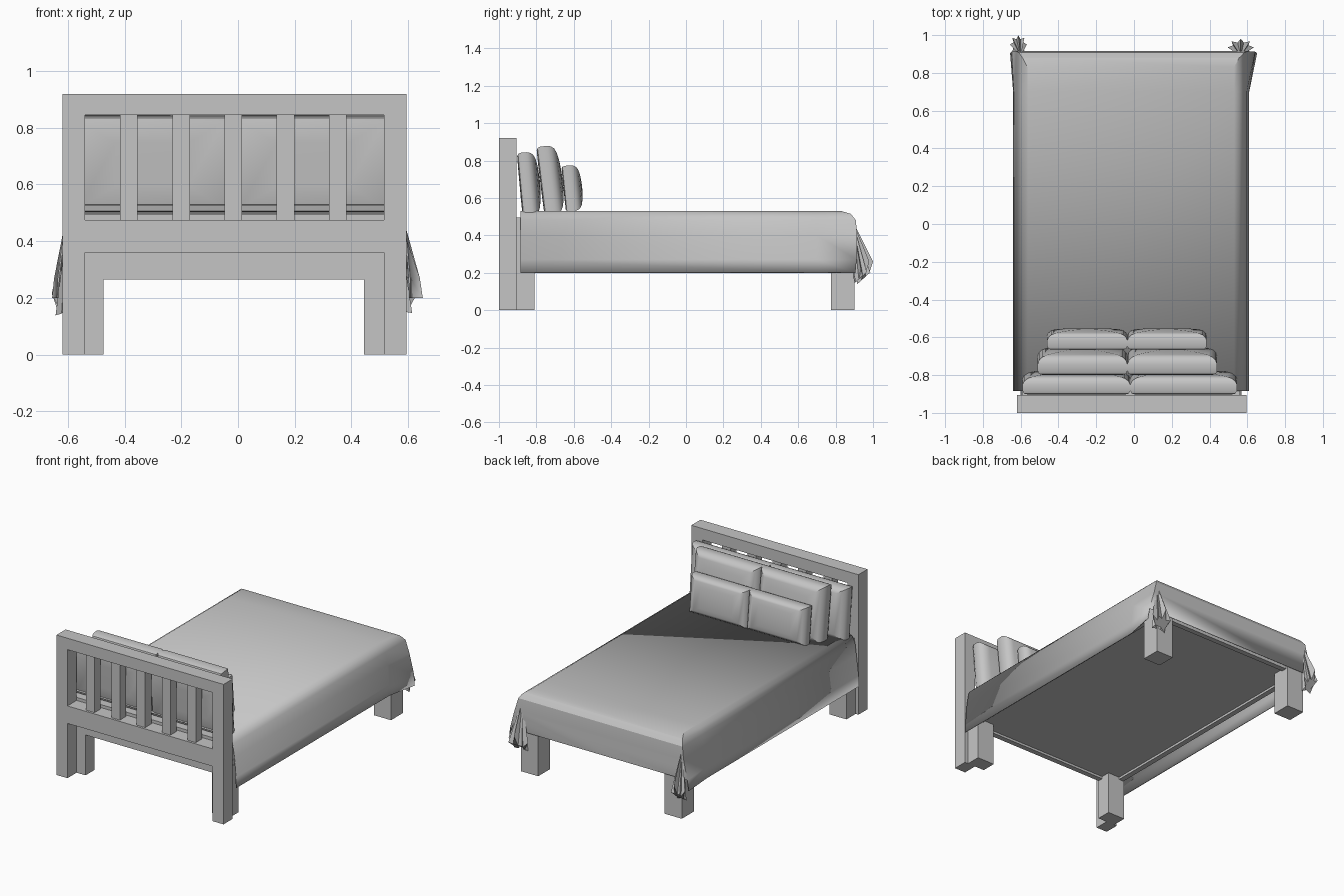
import bpy, bmesh, math
from mathutils import Matrix, Vector

if "Cube" in bpy.data.objects:
    bpy.data.objects.remove(bpy.data.objects["Cube"])

mat = bpy.data.materials.new("plain grey")
mat.diffuse_color = (0.56, 0.56, 0.56, 1)
mat.use_nodes = True
mat.node_tree.nodes["Principled BSDF"].inputs["Base Color"].default_value = mat.diffuse_color


def make(name, bm):
    bmesh.ops.recalc_face_normals(bm, faces=bm.faces)
    me = bpy.data.meshes.new(name)
    bm.to_mesh(me)
    bm.free()
    me.materials.append(mat)
    ob = bpy.data.objects.new(name, me)
    bpy.context.collection.objects.link(ob)
    return ob


def box(name, x0, x1, y0, y1, z0, z1):
    bm = bmesh.new()
    size = Matrix.Diagonal((x1 - x0, y1 - y0, z1 - z0, 1))
    centre = Matrix.Translation(((x0 + x1) / 2, (y0 + y1) / 2, (z0 + z1) / 2))
    bmesh.ops.create_cube(bm, size=1, matrix=centre @ size)
    return make(name, bm)


# Headboard: two posts, two rails, five slats
HB = (-1.0, -0.905)
box("headboard_post_left", -0.62, -0.54, *HB, 0, 0.92)
box("headboard_post_right", 0.515, 0.595, *HB, 0, 0.92)
box("headboard_top_rail", -0.54, 0.515, *HB, 0.845, 0.92)
box("headboard_lower_rail", -0.54, 0.515, *HB, 0.36, 0.475)
for i in range(5):
    x = -0.385 + i * 0.1842
    box(f"headboard_slat_{i + 1}", x - 0.031, x + 0.031, -0.985, -0.92, 0.475, 0.845)

# Legs
for side, x in (("left", -0.60), ("right", 0.445)):
    box(f"head_leg_{side}", x, x + 0.125, -0.905, -0.81, 0, 0.33)
    box(f"foot_leg_{side}", x, x + 0.125, 0.775, 0.90, 0, 0.33)

# Bed frame rails and mattress
box("frame_head_rail", -0.595, 0.565, -0.905, -0.87, 0.265, 0.36)
box("frame_foot_rail", -0.595, 0.565, 0.85, 0.885, 0.268, 0.36)
box("frame_rail_left", -0.595, -0.56, -0.87, 0.85, 0.265, 0.36)
box("frame_rail_right", 0.53, 0.565, -0.87, 0.85, 0.265, 0.36)
box("mattress", -0.59, 0.56, -0.905, 0.87, 0.28, 0.495)

# Blanket: rows from hem to top (left x, right x, foot y, z, corner flare)
ROWS = [(-0.640, 0.610, 0.905, 0.20, 1.0),
        (-0.636, 0.608, 0.912, 0.27, 0.8),
        (-0.620, 0.597, 0.915, 0.40, 0.2),
        (-0.610, 0.583, 0.908, 0.48, 0),
        (-0.600, 0.572, 0.893, 0.50, 0),
        (-0.590, 0.557, 0.880, 0.515, 0),
        (-0.565, 0.530, 0.830, 0.53, 0)]
bm = bmesh.new()
rings = []
for xl, xr, ye, z, f in ROWS:
    pts = [(xl, -0.885), (xl, 0.7), (xl - 0.016 * f, ye),
           (xr + 0.042 * f, ye), (xr, 0.7), (xr, -0.885)]
    rings.append([bm.verts.new((x, y, z)) for x, y in pts])
for r, (a, b) in enumerate(zip(rings, rings[1:])):
    for k in range(5):
        if r == 0 and k == 2:      # the foot hem is shorter than the sides
            continue
        bm.faces.new((a[k], a[k + 1], b[k + 1], b[k]))
t = rings[-1]
bm.faces.new((t[0], t[1], t[4], t[5]))
bm.faces.new((t[1], t[2], t[3], t[4]))
blanket = make("blanket", bm)
mod = blanket.modifiers.new("cloth thickness", 'SOLIDIFY')
mod.thickness = 0.006


# Gathered cloth corners: pleated cones hanging from the foot corners
def drape(name, apex, centre, rx, ry, n=16):
    bm = bmesh.new()
    apex, c = Vector(apex), Vector(centre)
    levels = []
    for t in (0.08, 0.35, 0.65, 1.0):
        ring = []
        for k in range(n):
            a = 2 * math.pi * k / n
            r = 1 if k % 2 == 0 else 0.62
            off = Vector((rx * r * math.cos(a), ry * r * math.sin(a), 0))
            off.z = 0.9 * off.y + (0.02 if k % 4 == 0 else -0.025)
            ring.append(bm.verts.new(apex.lerp(c, t) + off * t))
        levels.append(ring)
    for a, b in zip(levels, levels[1:]):
        for k in range(n):
            j = (k + 1) % n
            bm.faces.new((a[k], a[j], b[j], b[k]))
    bm.faces.new(levels[0])
    bm.faces.new(levels[-1])
    return make(name, bm)


drape("blanket_corner_left", (-0.60, 0.89, 0.48), (-0.612, 0.95, 0.195), 0.045, 0.05)
drape("blanket_corner_right", (0.565, 0.89, 0.48), (0.565, 0.935, 0.20), 0.07, 0.045)


# Pillows: rectangular rings lofted into a domed cushion (scale, depth)
PROFILE = [(0.45, 0), (0.9, 0.01), (0.97, 0.06), (1, 0.2), (1, 0.5), (0.97, 0.66),
           (0.9, 0.79), (0.78, 0.88), (0.55, 0.95), (0.25, 0.99)]


def pillow(name, x0, x1, z0, z1, yc, depth, tilt):
    bm = bmesh.new()
    w, h = (x1 - x0) / 2, (z1 - z0) / 2
    rings = [[bm.verts.new((sx * w * s, (d - 0.5) * depth, sz * h * s))
              for sx, sz in ((-1, -1), (1, -1), (1, 1), (-1, 1))] for s, d in PROFILE]
    for a, b in zip(rings, rings[1:]):
        for k in range(4):
            j = (k + 1) % 4
            bm.faces.new((a[k], a[j], b[j], b[k]))
    bm.faces.new(rings[0])
    tip = bm.verts.new((0, depth / 2, 0))
    for k in range(4):
        bm.faces.new((rings[-1][k], rings[-1][(k + 1) % 4], tip))
    ob = make(name, bm)
    ob.matrix_world = (Matrix.Translation(((x0 + x1) / 2, yc, (z0 + z1) / 2))
                       @ Matrix.Rotation(tilt, 4, 'X'))


ROW_SPECS = [("back", -0.59, -0.02, 0.545, 0.505, 0.845, -0.835, 0.11, 0.09),
             ("middle", -0.51, -0.035, 0.44, 0.51, 0.88, -0.72, 0.12, 0.12),
             ("front", -0.46, -0.035, 0.385, 0.53, 0.775, -0.605, 0.10, 0.10)]
for row, xl, xm, xr, z0, z1, yc, depth, tilt in ROW_SPECS:
    pillow(f"pillow_{row}_left", xl, xm, z0, z1, yc, depth, tilt)
    pillow(f"pillow_{row}_right", xm, xr, z0, z1, yc, depth, tilt)

# Soft shading with sharp edges kept
bpy.ops.object.select_all(action='SELECT')
bpy.context.view_layer.objects.active = blanket
bpy.ops.object.shade_smooth_by_angle(angle=math.radians(30))
